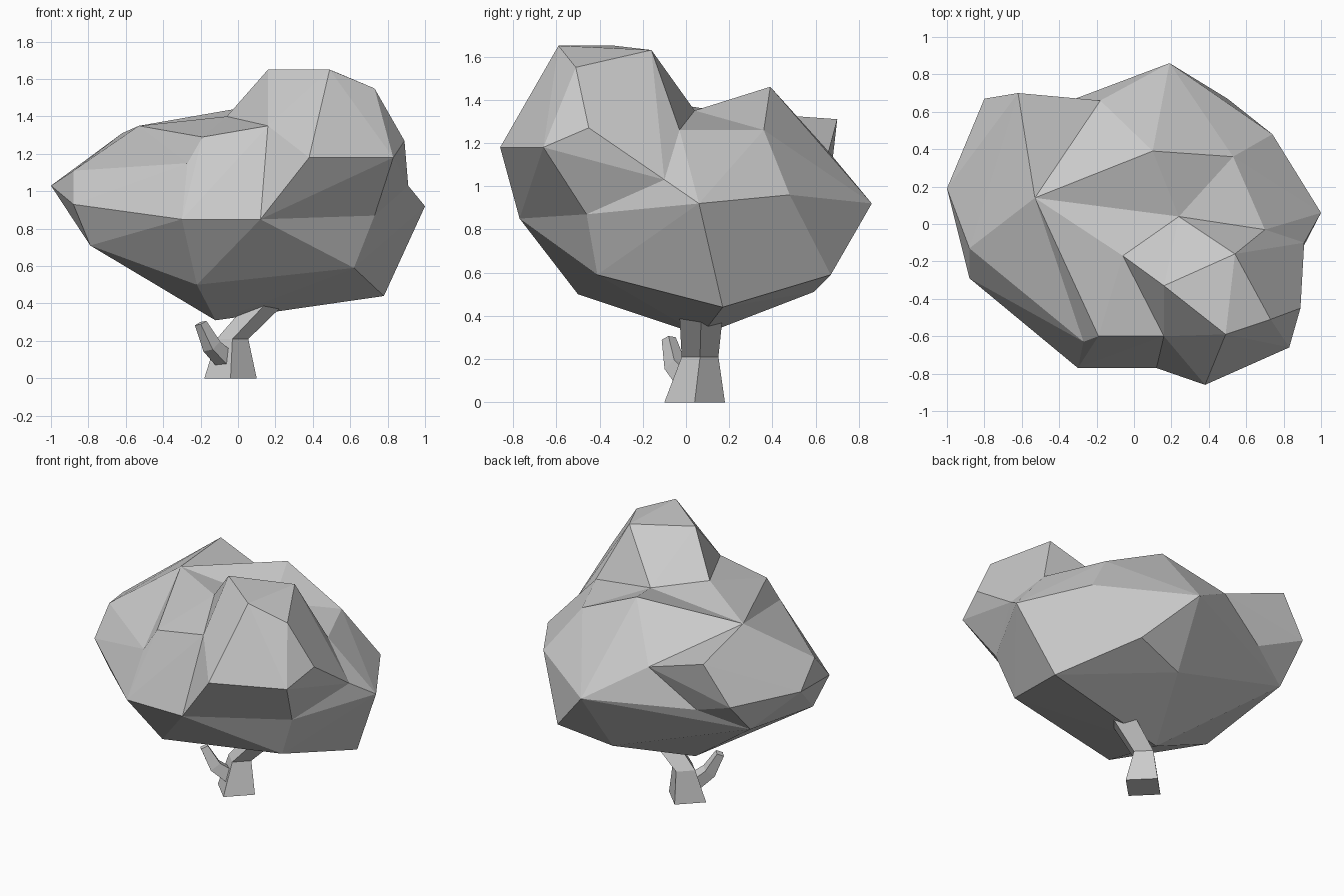
import bpy
import bmesh
from math import cos, sin, tau
from mathutils import Vector

default_cube = bpy.data.objects.get("Cube")
if default_cube:
    bpy.data.objects.remove(default_cube, do_unlink=True)

grey = bpy.data.materials.new("plain_grey")
grey.use_nodes = True
grey.diffuse_color = (0.6, 0.6, 0.6, 1)
grey.node_tree.nodes["Principled BSDF"].inputs["Base Color"].default_value = grey.diffuse_color


def finish(name, bm):
    """Turn a bmesh into a flat-shaded object."""
    bmesh.ops.recalc_face_normals(bm, faces=bm.faces)
    mesh = bpy.data.meshes.new(name)
    bm.to_mesh(mesh)
    bm.free()
    mesh.materials.append(grey)
    obj = bpy.data.objects.new(name, mesh)
    bpy.context.collection.objects.link(obj)
    return obj


def clump(name, corners):
    """Faceted leaf mass: the hull around the named corners."""
    bm = bmesh.new()
    for corner in corners.split():
        bm.verts.new(points[corner])
    hull = bmesh.ops.convex_hull(bm, input=bm.verts)
    spare = {v for v in hull["geom_interior"] + hull["geom_unused"]
             if isinstance(v, bmesh.types.BMVert)}
    bmesh.ops.delete(bm, geom=list(spare), context="VERTS")
    bmesh.ops.dissolve_limit(bm, angle_limit=0.01, verts=bm.verts, edges=bm.edges)
    return finish(name, bm)


def limb(name, rings):
    """Four-sided tapering limb through (centre, radius, axis) rings."""
    bm = bmesh.new()
    loops = []
    for centre, radius, axis in rings:
        turn = Vector((0, 0, 1)).rotation_difference(Vector(axis))
        loops.append([bm.verts.new(Vector(centre) + turn @ Vector(
            (radius * cos(i * tau / 4), radius * sin(i * tau / 4), 0))) for i in range(4)])
    for low, high in zip(loops, loops[1:]):
        for i in range(4):
            j = (i + 1) % 4
            bm.faces.new((low[i], low[j], high[j], high[i]))
    bm.faces.new(loops[0])
    bm.faces.new(loops[-1])
    return finish(name, bm)


# Corners on the underside of the crown
underside = {
    "keel": (-0.12, 0.07, 0.31),
    "keel_left": (0.32, 0.13, 0.38),
    "low_front": (-0.22, -0.5, 0.5),
    "low_front_left": (0.62, -0.41, 0.59),
    "low_left": (0.78, 0.17, 0.44),
    "low_back_left": (0.5, 0.67, 0.59),
    "low_back": (0.14, 0.59, 0.51),
    "low_right": (-0.79, -0.24, 0.71),
    "low_back_right": (-0.8, 0.45, 0.82),
}

# Corners around the widest part
rim = {
    "front_right": (-0.3, -0.77, 0.85),
    "front_mid": (0.12, -0.77, 0.85),
    "brow_front": (0.38, -0.86, 1.18),
    "brow_left": (0.83, -0.66, 1.18),
    "brow_side": (0.89, -0.45, 1.27),
    "tuck_left": (0.73, -0.46, 0.87),
    "side_step": (0.91, -0.1, 1.03),
    "side_left": (1, 0.06, 0.92),
    "back_left": (0.74, 0.48, 0.96),
    "back_mid": (0.19, 0.86, 0.92),
    "tuck_back": (-0.5, 0.6, 0.93),
    "back_right": (-0.8, 0.67, 1.05),
    "side_right": (-1, 0.19, 1.03),
    "cheek_top": (-0.88, -0.13, 1.11),
    "cheek_low": (-0.88, -0.29, 0.93),
}

# Corners along the top
crest = {
    "summit_front": (0.49, -0.59, 1.65),
    "summit_right": (0.16, -0.33, 1.65),
    "summit_back": (0.54, -0.16, 1.63),
    "summit_left": (0.73, -0.51, 1.55),
    "saddle": (0.24, 0.04, 1.35),
    "saddle_left": (0.7, -0.03, 1.26),
    "saddle_right": (-0.06, -0.17, 1.4),
    "ledge_left": (0.16, -0.6, 1.35),
    "ledge_mid": (-0.19, -0.6, 1.29),
    "ledge_right": (-0.27, -0.63, 1.15),
    "right_peak": (-0.53, 0.14, 1.35),
    "horn": (-0.62, 0.7, 1.31),
    "back_notch": (-0.18, 0.66, 1.16),
    "back_peak": (0.1, 0.39, 1.46),
    "back_shoulder": (0.53, 0.36, 1.26),
}
points = {**underside, **rim, **crest}

# Crown: a core with four overlapping leaf masses
clump("crown_core", " ".join(underside) + """ front_right front_mid tuck_left
      side_step side_left back_left back_mid tuck_back side_right cheek_low
      right_peak saddle saddle_left back_shoulder""")
clump("crown_top", """front_mid brow_front brow_left brow_side tuck_left side_step
      summit_front summit_right summit_back summit_left
      saddle saddle_left saddle_right ledge_left""")
clump("crown_front", """front_right front_mid ledge_left ledge_mid ledge_right
      saddle_right right_peak saddle""")
clump("crown_right", """front_right ledge_right cheek_low cheek_top side_right
      back_right low_back_right tuck_back horn back_notch right_peak""")
clump("crown_back", """back_peak back_shoulder back_left back_mid back_notch
      tuck_back right_peak saddle""")

# Trunk: flared foot, then a lean to the left up into the crown
up = (0, 0, 1)
limb("trunk", [((-0.04, 0.04, 0), 0.14, up),
               ((-0.03, 0.065, 0.21), 0.085, up),
               ((0.15, 0.07, 0.4), 0.1, up),
               ((0.25, 0.07, 0.52), 0.1, up)])

# Broken side branch
limb("branch", [((-0.07, 0.01, 0.1), 0.06, (-0.8, -0.5, 0.5)),
                ((-0.14, -0.05, 0.17), 0.052, (-0.5, -0.3, 0.8)),
                ((-0.2, -0.08, 0.295), 0.033, (-0.4, -0.2, 1))])
